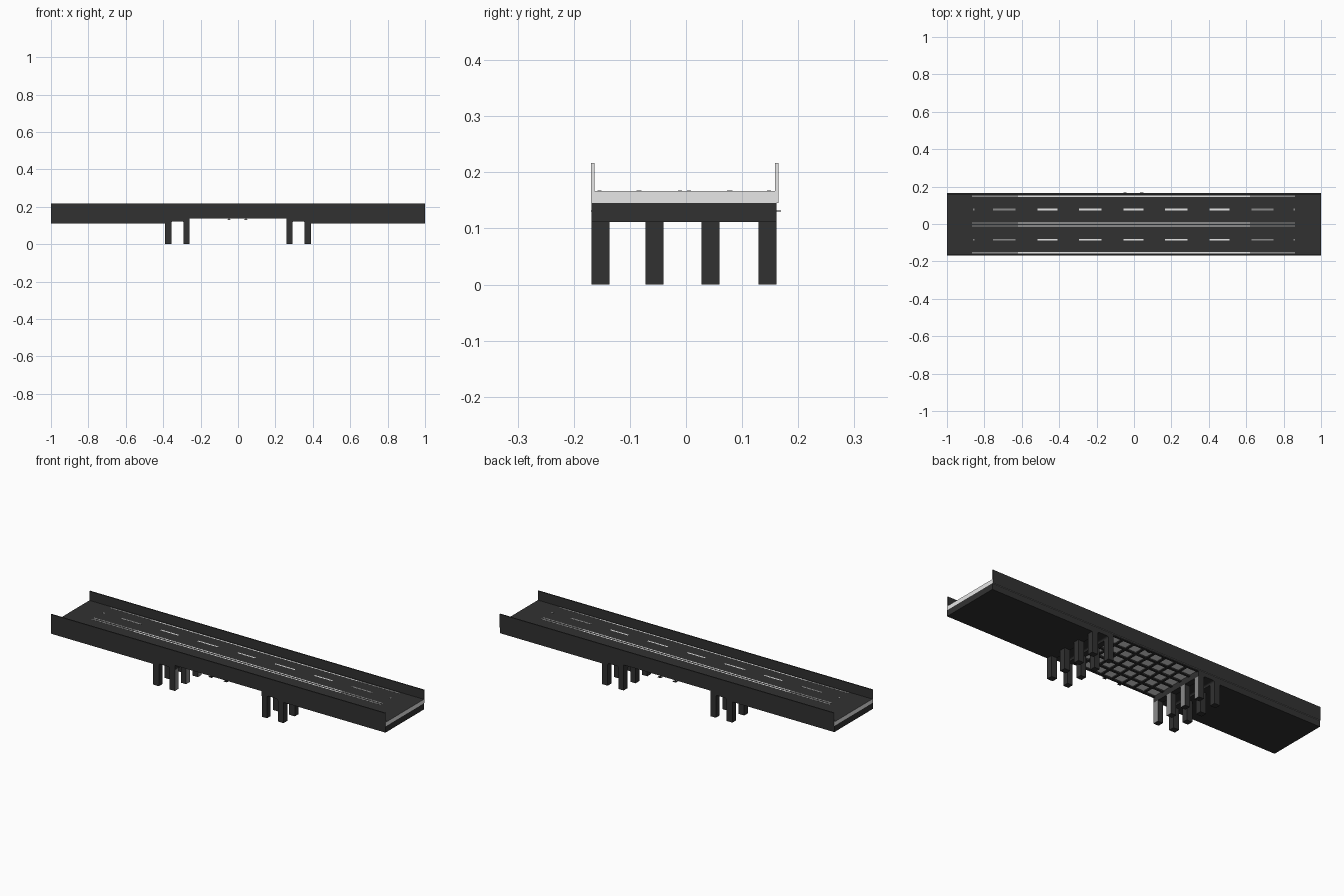
import bpy, bmesh, math

if "Cube" in bpy.data.objects:
    bpy.data.objects.remove(bpy.data.objects["Cube"])


def material(name, v):
    m = bpy.data.materials.new(name)
    m.diffuse_color = (v, v, v, 1)
    m.use_nodes = True
    m.node_tree.nodes["Principled BSDF"].inputs["Base Color"].default_value = m.diffuse_color
    return m


DARK = material("dark asphalt", 0.031)
LIGHT = material("pale concrete", 0.80)
WORN = material("worn grey", 0.26)

Y0, Y1 = -0.169, 0.165      # outer sides
YP1 = 0.161                 # far side of the piers
YC = -0.003                 # road centre line
ROAD = 0.167                # road surface height
X_IN, X_OUT = 0.26, 0.39    # pier group limits


def finish(bm, name, mats, rule=None):
    bmesh.ops.recalc_face_normals(bm, faces=bm.faces)
    bm.normal_update()
    if rule:
        for f in bm.faces:
            f.material_index = rule(f)
    me = bpy.data.meshes.new(name)
    bm.to_mesh(me)
    bm.free()
    for m in mats:
        me.materials.append(m)
    ob = bpy.data.objects.new(name, me)
    bpy.context.collection.objects.link(ob)
    return ob


def box(name, x, y, z, mats, rule=None):
    bm = bmesh.new()
    bmesh.ops.create_cube(bm, size=1)
    for v in bm.verts:
        for i, r in enumerate((x, y, z)):
            v.co[i] = r[0] if v.co[i] < 0 else r[1]
    return finish(bm, name, mats, rule)


def extrude(name, points, vec, mats, rule=None):
    bm = bmesh.new()
    face = bm.faces.new([bm.verts.new(p) for p in points])
    new = bmesh.ops.extrude_face_region(bm, geom=[face])["geom"]
    bmesh.ops.translate(bm, vec=vec,
                        verts=[g for g in new if isinstance(g, bmesh.types.BMVert)])
    return finish(bm, name, mats, rule)


# U-shaped deck with parapets: pale at the ends and underneath, dark elsewhere
T = 0.006
profile = [(Y0, 0.145), (Y1, 0.145), (Y1, 0.217), (Y1 - T, 0.217),
           (Y1 - T, ROAD), (Y0 + T, ROAD), (Y0 + T, 0.217), (Y0, 0.217)]
extrude("deck", [(-1, y, z) for y, z in profile], (2, 0, 0), [DARK, LIGHT],
        lambda f: 1 if abs(f.normal.x) > 0.9 or f.normal.z < -0.9 else 0)

pier_y = [(-0.168, -0.136), (-0.072, -0.040), (0.028, 0.060), (0.129, YP1)]
for s, side in ((-1, "left"), (1, "right")):
    # Approach slab with a round-cornered recess between the pier rows
    r, top = 0.009, 0.112
    xa, xb = 0.291, 0.356
    pts = [(1, 0.145), (X_IN, 0.145), (X_IN, top), (xa, top)]
    for cx, a0 in ((xa + r, 180), (xb - r, 90)):
        for k in range(5):
            a = math.radians(a0 - k * 22.5)
            pts.append((cx + r * math.cos(a), top + 0.0005 + r * math.sin(a)))
    pts += [(xb, top), (1, top)]
    extrude(side + "_approach_slab", [(s * x, Y0 + 0.0005, z) for x, z in pts],
            (0, YP1 - Y0 - 0.0005, 0), [DARK])
    # Piers; the left inner row has a greyer face towards the span
    for row, (pa, pb) in (("inner", (X_IN, xa)), ("outer", (xb, X_OUT))):
        for i, y in enumerate(pier_y):
            rule = None
            if row == "inner" and s < 0:
                rule = lambda f: 1 if f.normal.x > 0.9 else 0
            box(f"{side}_{row}_pier_{i + 1}", sorted((s * pa, s * pb)), y,
                (0, 0.1125), [DARK, WORN], rule)

# Shallow beam grid under the main span
NY, NX, ZB = 5, 8, 0.138
for i in range(NY + 1):
    y = Y0 + 0.007 + (YP1 - Y0 - 0.013) * i / NY
    box(f"long_beam_{i}", (-X_IN, X_IN), (y - 0.006, y + 0.006), (ZB, 0.1455), [DARK])
for i in range(1, NX):
    x = -X_IN + 2 * X_IN * i / NX
    box(f"cross_beam_{i}", (x - 0.006, x + 0.006), (Y0 + 0.002, YP1 - 0.001),
        (ZB + 0.001, 0.1455), [DARK])

# Small side fittings at midspan
for i, x in enumerate((-0.048, 0.042)):
    for s, y in ((-1, (Y0, Y0 + 0.01)), (1, (YP1 - 0.008, 0.169))):
        box(f"side_fitting_{i}_{s}", (x - 0.009, x + 0.009), y, (0.130, 0.1325), [DARK])
        box(f"fitting_stem_{i}_{s}", (x - 0.003, x + 0.003),
            (y[0] + 0.002, y[0] + 0.006), (0.132, 0.140), [DARK])


# Road markings, worn towards the ends
def mark(name, xa, xb, y, w):
    cuts = [xa] + [c for c in (-0.62, 0.62) if xa < c < xb] + [xb]
    for a, b in zip(cuts, cuts[1:]):
        m = WORN if abs((a + b) / 2) > 0.62 else LIGHT
        box(name, (a, b), (y - w / 2, y + w / 2), (ROAD - 0.001, ROAD + 0.0004), [m])


for dy in (-0.151, -0.008, 0.008, 0.151):
    mark("solid_line", -0.865, 0.862, YC + dy, 0.007)
for dy in (-0.081, 0.081):
    for k in range(-3, 4):
        c = 0.23 * k - 0.003
        h = 0.053 if k % 2 == 0 else 0.06
        mark("lane_dash", c - h, c + h, YC + dy, 0.009)
    for s in (-1, 1):
        mark("short_dash", s * 0.857 - 0.005, s * 0.857 + 0.005, YC + dy, 0.009)
